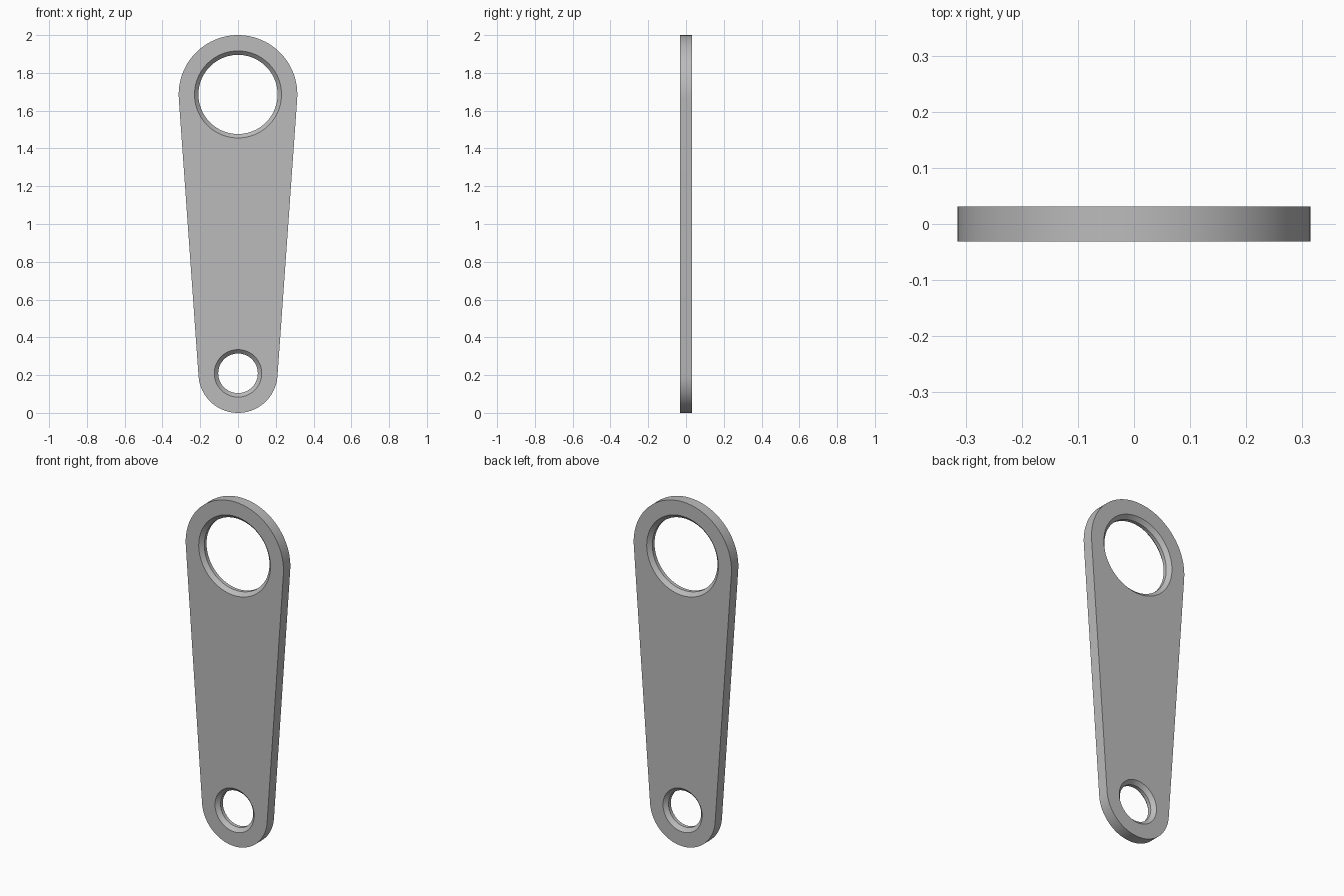
import bpy
import bmesh
from math import sin, cos, asin, pi, tau, radians

cube = bpy.data.objects.get("Cube")
if cube:
    bpy.data.objects.remove(cube, do_unlink=True)

# Proportions: everything is a multiple of one unit
U = 2 / 95.5
HALF = 1.5 * U                      # half thickness
R_TOP, R_LOW = 15 * U, 10 * U       # end radii
Z_TOP, Z_LOW = 2 - R_TOP, R_LOW     # end centres
HOLES = [(Z_TOP, 10 * U), (Z_LOW, 5 * U)]
SEG = 96

metal = bpy.data.materials.new("plain_grey")
metal.use_nodes = True
colour = (0.5, 0.5, 0.5, 1)
metal.diffuse_color = colour
metal.node_tree.nodes["Principled BSDF"].inputs["Base Color"].default_value = colour

bm = bmesh.new()


def arc(z, r, start, end, steps):
    return [(r * cos(start + (end - start) * i / steps),
             z + r * sin(start + (end - start) * i / steps)) for i in range(steps + 1)]


def ring(points, y):
    """Closed loop of vertices at depth y."""
    return [bm.verts.new((x, y, z)) for x, z in points]


def skin(a, b):
    """Wall of quads between two matching loops."""
    for i in range(len(a)):
        j = (i + 1) % len(a)
        bm.faces.new((a[i], a[j], b[j], b[i]))


# Tapered outline: two end arcs joined by their common tangents
tilt = asin((R_TOP - R_LOW) / (Z_TOP - Z_LOW))
outline = (arc(Z_TOP, R_TOP, -tilt, pi + tilt, SEG // 2)
           + arc(Z_LOW, R_LOW, pi + tilt, tau - tilt, SEG // 2))
front, back = ring(outline, -HALF), ring(outline, HALF)
skin(front, back)
front_loops, back_loops = [front], [back]

# Bores, countersunk on both sides
for z, r in HOLES:
    levels = [(-HALF, r + U), (U - HALF, r), (HALF - U, r), (HALF, r + U)]
    rings = [ring(arc(z, radius, 0, tau, SEG)[:-1], y) for y, radius in levels]
    for a, b in zip(rings, rings[1:]):
        skin(a, b)
    front_loops.append(rings[0])
    back_loops.append(rings[-1])

# Flat front and back faces around the holes
for loops in (front_loops, back_loops):
    edges = [bm.edges.get((l[i - 1], l[i])) for l in loops for i in range(len(l))]
    bmesh.ops.triangle_fill(bm, edges=edges, use_beauty=True, normal=(0, 1, 0))

bmesh.ops.recalc_face_normals(bm, faces=bm.faces)
mesh = bpy.data.meshes.new("link_arm")
bm.to_mesh(mesh)
bm.free()
mesh.materials.append(metal)
arm = bpy.data.objects.new("link_arm", mesh)
bpy.context.collection.objects.link(arm)

bpy.ops.object.select_all(action='DESELECT')
arm.select_set(True)
bpy.context.view_layer.objects.active = arm
bpy.ops.object.shade_smooth_by_angle(angle=radians(30))
